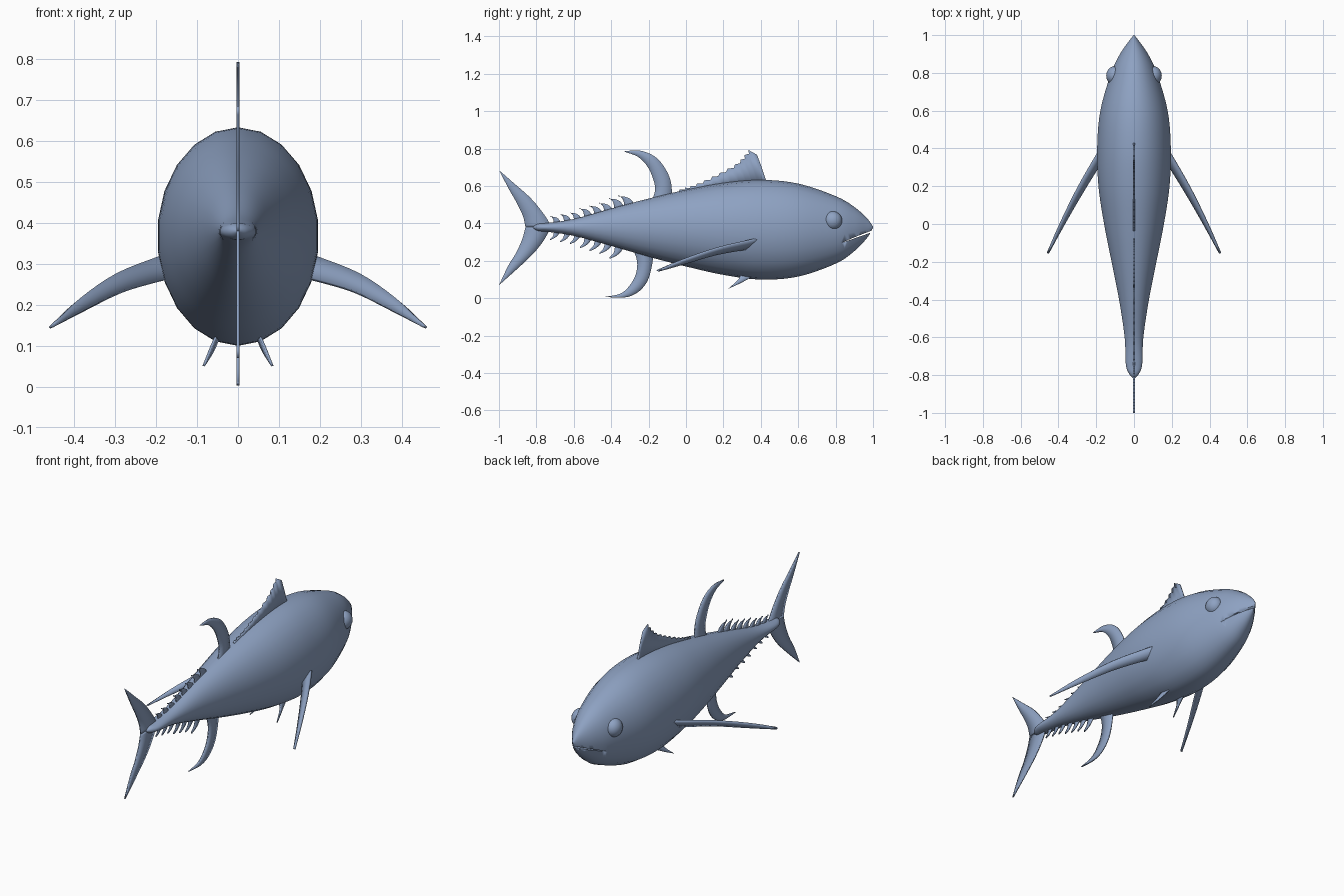
import bpy, bmesh, math
from mathutils import Vector

if "Cube" in bpy.data.objects:
    bpy.data.objects.remove(bpy.data.objects["Cube"], do_unlink=True)

COLOR = (0.27, 0.36, 0.54, 1)
skin = bpy.data.materials.new("blue_grey_skin")
skin.use_nodes = True
skin.diffuse_color = COLOR
skin.node_tree.nodes["Principled BSDF"].inputs["Base Color"].default_value = COLOR


def finish(bm, name, smooth=40):
    bmesh.ops.remove_doubles(bm, verts=bm.verts[:], dist=1e-5)
    bmesh.ops.recalc_face_normals(bm, faces=bm.faces[:])
    mesh = bpy.data.meshes.new(name)
    bm.to_mesh(mesh)
    bm.free()
    mesh.materials.append(skin)
    obj = bpy.data.objects.new(name, mesh)
    bpy.context.collection.objects.link(obj)
    bpy.ops.object.select_all(action='DESELECT')
    obj.select_set(True)
    bpy.context.view_layer.objects.active = obj
    bpy.ops.object.shade_smooth_by_angle(angle=math.radians(smooth))
    return obj


def spline(points, n):
    """n + 1 samples of a smooth curve through the points."""
    p = [Vector(q) for q in points]
    p = [2 * p[0] - p[1]] + p + [2 * p[-1] - p[-2]]
    spans, out = len(p) - 3, []
    for k in range(n + 1):
        u = k / n * spans
        i = min(int(u), spans - 1)
        t = u - i
        a, b, c, d = p[i:i + 4]
        out.append(0.5 * (2 * b + (c - a) * t + (2 * a - 5 * b + 4 * c - d) * t ** 2
                          + (3 * b - 3 * c + d - a) * t ** 3))
    return out


def blade(name, edge_a, edge_b, thickness=0.008):
    """Thin sheet between two equally sampled edges."""
    bm = bmesh.new()
    rows = [[bm.verts.new(a), bm.verts.new(a.lerp(b, 0.5)), bm.verts.new(b)]
            for a, b in zip(edge_a, edge_b)]
    for r, q in zip(rows, rows[1:]):
        for j in range(2):
            bm.faces.new((r[j], r[j + 1], q[j + 1], q[j]))
    obj = finish(bm, name)
    mod = obj.modifiers.new("thickness", 'SOLIDIFY')
    mod.thickness, mod.offset = thickness, 0
    return obj


def mid(points):
    """Side outline (y, z) placed on the centre plane."""
    return [(0, y, z) for y, z in points]


# Body: lofted oval sections, each (y, top, bottom, half width)
STATIONS = [(1, .383, .377, .002), (.97, .425, .325, .026), (.9, .488, .252, .075),
            (.8, .546, .185, .122), (.6, .613, .116, .18), (.4, .633, .1, .197),
            (.2, .617, .125, .19), (0, .58, .17, .16), (-.2, .533, .222, .12),
            (-.4, .48, .28, .08), (-.6, .424, .334, .05), (-.74, .403, .355, .044),
            (-.79, .398, .36, .028), (-.82, .382, .376, .002)]
SIDES = 22
top_line = spline([(0, s[0], s[1]) for s in STATIONS], 65)
low_line = spline([(s[3], s[0], s[2]) for s in STATIONS], 65)
bm = bmesh.new()
rings = []
for t, b in zip(top_line, low_line):
    cz, h = (t.z + b.z) / 2, (t.z - b.z) / 2
    rings.append([bm.verts.new((b.x * math.sin(a), t.y, cz + h * math.cos(a)))
                  for a in (math.tau * k / SIDES for k in range(SIDES))])
for r, q in zip(rings, rings[1:]):
    for k in range(SIDES):
        m = (k + 1) % SIDES
        bm.faces.new((r[k], r[m], q[m], q[k]))
bm.faces.new(rings[0])
bm.faces.new(rings[-1])
body = finish(bm, "body")

# Mouth: narrow slit cut across the snout
bm = bmesh.new()
slit = [(1.02, .372), (.92, .334), (.83, .296), (.92, .327), (1.02, .362)]
face = bm.faces.new([bm.verts.new((-.3, y, z)) for y, z in slit])
side = bmesh.ops.extrude_face_region(bm, geom=[face])["geom"]
bmesh.ops.translate(bm, vec=(.6, 0, 0),
                    verts=[v for v in side if isinstance(v, bmesh.types.BMVert)])
cutter = finish(bm, "mouth_cutter")
cutter.hide_render = True
cutter.hide_set(True)
cut = body.modifiers.new("mouth", 'BOOLEAN')
cut.operation, cut.solver, cut.object = 'DIFFERENCE', 'EXACT', cutter

# First dorsal fin: saw-toothed sloping edge, straight leading edge
TEETH = 11
base = spline(mid([(.43, .61), (.3, .61), (.12, .585), (-.04, .555)]), 2 * TEETH + 3)
crest = spline(mid([(.335, .792), (.27, .722), (.16, .66), (.05, .61), (-.035, .582)]), 2 * TEETH)
for i in range(1, 2 * TEETH, 2):
    crest[i] += Vector((0, .012, -.007))
lead = spline(mid([(.43, .625), (.405, .7), (.38, .767)]), 2)
blade("first_dorsal_fin", base, lead + crest)

# Crescent fins and tail lobes: leading edge, trailing edge
CRESCENTS = {
    "second_dorsal_fin": ([(-.075, .52), (-.08, .62), (-.115, .7), (-.17, .76), (-.25, .79), (-.335, .785)],
                          [(-.19, .5), (-.165, .58), (-.18, .65), (-.21, .71), (-.26, .758), (-.335, .785)]),
    "anal_fin": ([(-.17, .26), (-.185, .16), (-.21, .085), (-.26, .03), (-.33, .004), (-.435, .007)],
                 [(-.29, .28), (-.262, .2), (-.268, .13), (-.3, .07), (-.35, .025), (-.435, .007)]),
    "upper_tail_lobe": ([(-.72, .385), (-.76, .45), (-.83, .535), (-.92, .615), (-1, .685)],
                        [(-.858, .38), (-.872, .44), (-.905, .51), (-.945, .58), (-1, .685)]),
    "lower_tail_lobe": ([(-.72, .385), (-.76, .31), (-.82, .235), (-.91, .15), (-1, .07)],
                        [(-.858, .38), (-.876, .315), (-.91, .24), (-.95, .175), (-1, .07)]),
}
for name, (front, back) in CRESCENTS.items():
    blade(name, spline(mid(front), 20), spline(mid(back), 20))


# Finlets: small hooked blades along both edges of the tail stalk
def body_edge(line, y):
    return min(line, key=lambda p: abs(p.y - y)).z


def finlets(label, line, up, start, count):
    for i in range(count):
        f = i / (count - 1)
        y, s = start + (-.70 - start) * f, 1 - .35 * f
        z = body_edge(line, y)
        drop = -up * .25
        pts = [(dy * s, (dz + drop * -dy * .8) * s * up) for dy, dz in
               ((.045, -.01), (.025, .022), (-.005, .042), (-.04, .05))]
        rear = [(-.01, -.015), (-.012, .01), (-.02, .03), (-.04, .05)]
        place = lambda q: [(0, y + a, z + b) for a, b in q]
        blade(f"{label}_finlet_{i + 1}", spline(place(pts), 6),
              spline(place([(a * s, b * s * up) for a, b in rear]), 6), .006)


finlets("upper", top_line, 1, -.32, 8)
finlets("lower", low_line, -1, -.37, 7)

# Paired parts
for side, sx in (("left", 1), ("right", -1)):
    flip = lambda pts: [(x * sx, y, z) for x, y, z in pts]
    # Long pectoral fin sweeping out, back and down
    blade(side + "_pectoral_fin",
          spline(flip([(.17, .4, .322), (.2, .36, .313), (.3, .185, .273), (.39, .0, .212), (.457, -.155, .148)]), 16),
          spline(flip([(.16, .33, .268), (.19, .3, .26), (.28, .155, .233), (.37, .0, .188), (.453, -.15, .144)]), 16),
          .012)
    # Small pelvic fin
    blade(side + "_pelvic_fin",
          spline(flip([(.045, .37, .125), (.062, .3, .085), (.084, .225, .05)]), 6),
          spline(flip([(.05, .29, .13), (.064, .28, .1), (.084, .225, .05)]), 6), .006)
    # Eye: flattened dome
    bm = bmesh.new()
    bmesh.ops.create_uvsphere(bm, u_segments=24, v_segments=14, radius=.05)
    for v in bm.verts:
        v.co = Vector((sx * .103 + v.co.x * .88, .785 + v.co.y, .415 + v.co.z))
    finish(bm, side + "_eye")
